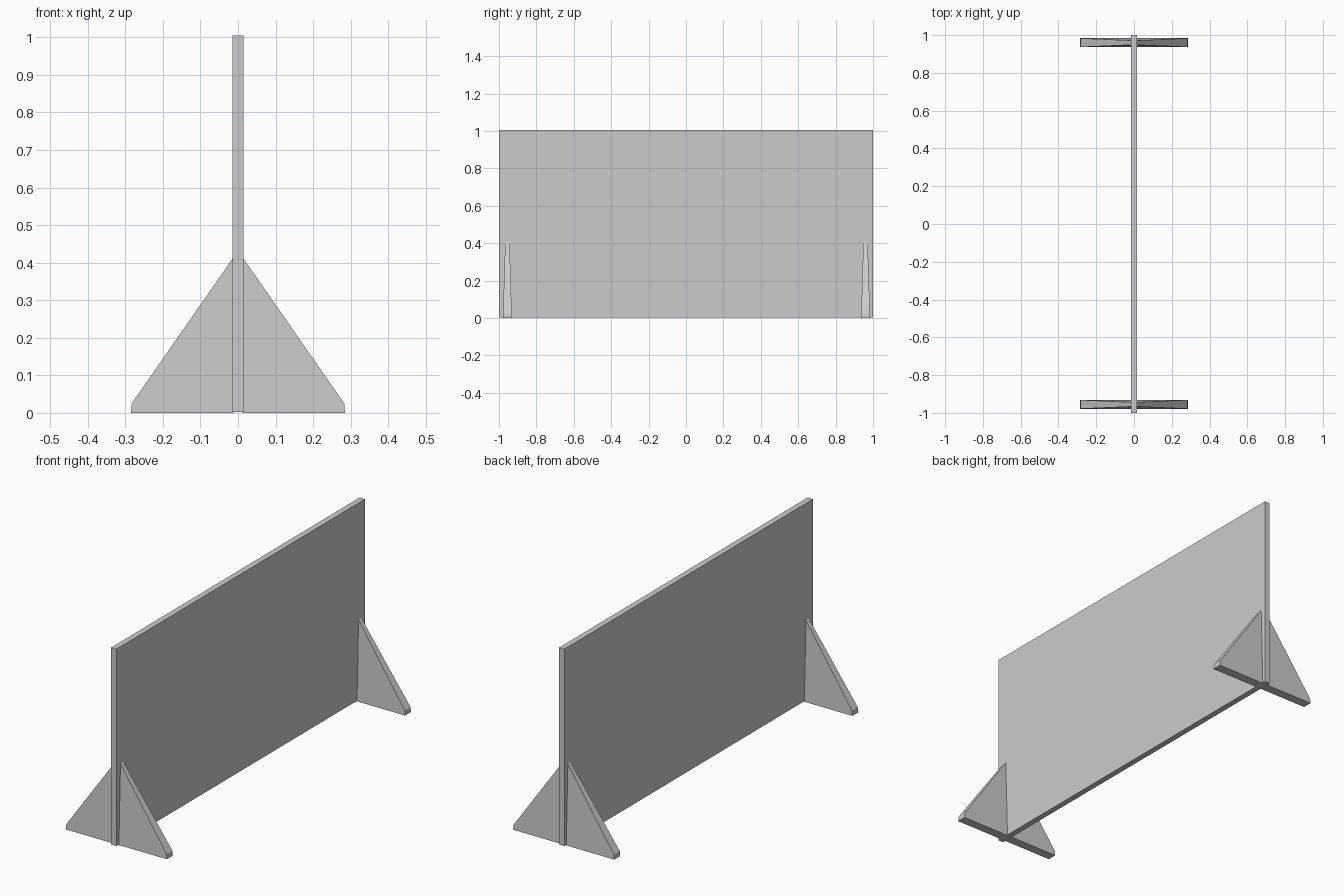
import bpy
import bmesh

cube = bpy.data.objects.get("Cube")
if cube:
    bpy.data.objects.remove(cube)

grey = bpy.data.materials.new("light grey")
grey.use_nodes = True
colour = (0.6, 0.6, 0.6, 1)
grey.diffuse_color = colour
grey.node_tree.nodes["Principled BSDF"].inputs["Base Color"].default_value = colour


def plate(name, profile, centre_y, half_depth):
    """Closed plate from an x-z outline; half_depth gives thickness at height z."""
    bm = bmesh.new()
    front = [bm.verts.new((x, centre_y - half_depth(z), z)) for x, z in profile]
    back = [bm.verts.new((x, centre_y + half_depth(z), z)) for x, z in profile]
    bm.faces.new(front)
    bm.faces.new(back[::-1])
    for i in range(len(profile)):
        j = (i + 1) % len(profile)
        bm.faces.new((front[j], front[i], back[i], back[j]))
    bmesh.ops.recalc_face_normals(bm, faces=bm.faces)
    mesh = bpy.data.meshes.new(name)
    bm.to_mesh(mesh)
    bm.free()
    mesh.materials.append(grey)
    obj = bpy.data.objects.new(name, mesh)
    bpy.context.collection.objects.link(obj)
    return obj


# Upright board
half = 0.015
plate("panel", [(-half, 0.003), (half, 0.003), (half, 1.005), (-half, 1.005)],
      0, lambda z: 1.0)

# Triangular feet with clipped toes, thinner towards the top
for end, y in (("front", -0.955), ("back", 0.96)):
    for side, s in (("left", 1), ("right", -1)):
        outline = [(s * x, z) for x, z in
                   ((0.012, 0), (0.285, 0), (0.283, 0.025), (0.015, 0.41), (0.012, 0.41))]
        plate(f"{end}_{side}_foot", outline, y, lambda z: 0.024 - 0.03 * z)
